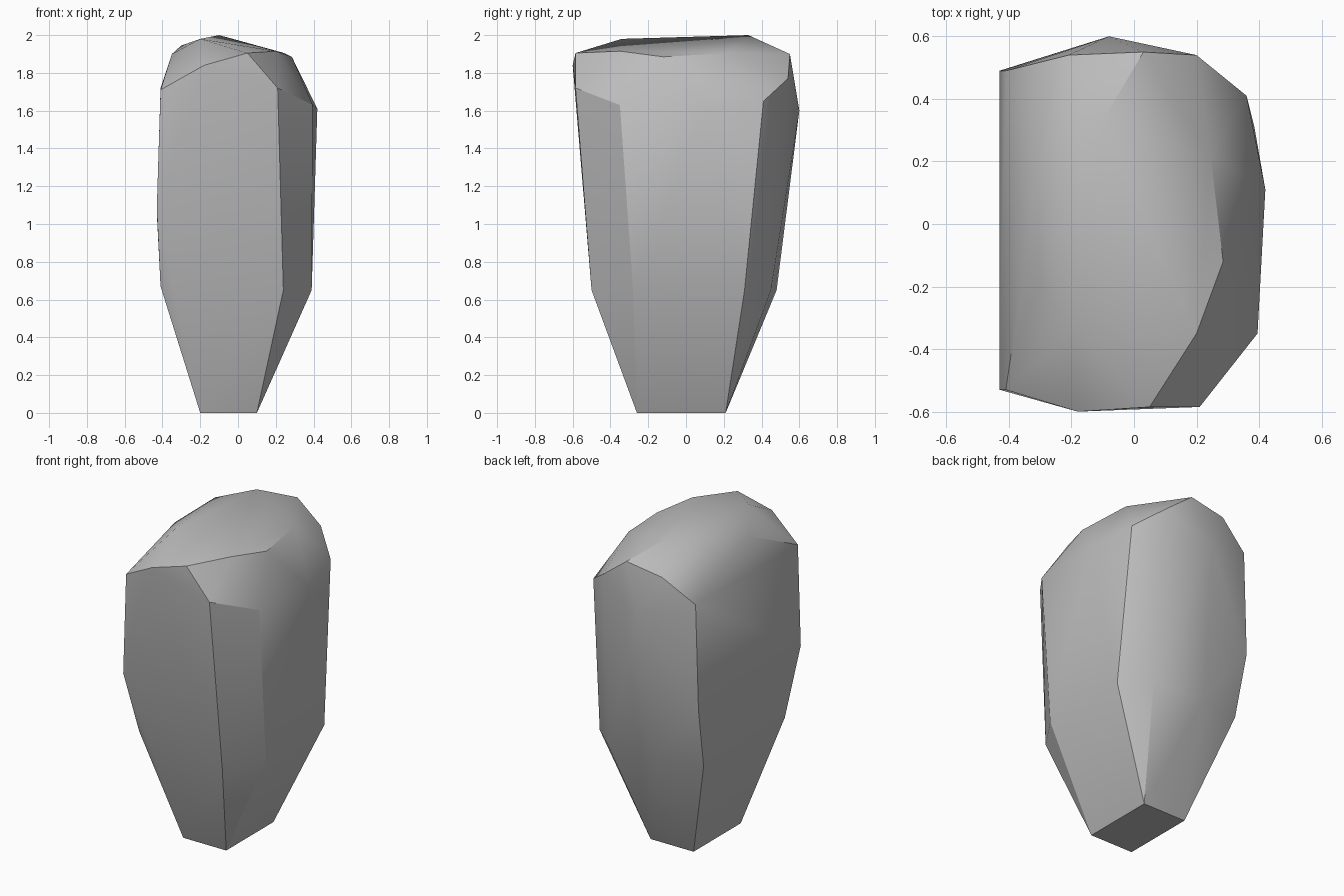
import bpy
import bmesh
import math

# Remove the default cube only
default_cube = bpy.data.objects.get("Cube")
if default_cube:
    bpy.data.objects.remove(default_cube, do_unlink=True)


def make_material(name, value):
    """One flat grey used for viewport and render."""
    colour = (value, value, value, 1.0)
    material = bpy.data.materials.new(name)
    material.use_nodes = True
    material.diffuse_color = colour
    shader = material.node_tree.nodes["Principled BSDF"]
    shader.inputs["Base Color"].default_value = colour
    shader.inputs["Roughness"].default_value = 1.0
    return material


def make_hull(name, corner_groups, material):
    """Wrap a convex stone around its chiselled corners."""
    mesh = bpy.data.meshes.new(name)
    stone = bpy.data.objects.new(name, mesh)
    bpy.context.collection.objects.link(stone)
    bm = bmesh.new()
    for group in corner_groups:
        for corner in group:
            bm.verts.new(corner)
    hull = bmesh.ops.convex_hull(bm, input=bm.verts[:])
    # Drop any corner swallowed by the hull
    loose = [v for v in bm.verts if not v.link_faces]
    bmesh.ops.delete(bm, geom=loose, context='VERTS')
    bmesh.ops.recalc_face_normals(bm, faces=bm.faces[:])
    bm.to_mesh(mesh)
    bm.free()
    mesh.materials.append(material)
    return stone


# Small square foot
foot = [(x, y, 0) for x in (-.2, .1) for y in (-.26, .21)]

# Waist where the foot's taper ends
waist = [(-.41, -.4, .67), (.24, -.5, .65), (.39, -.28, .65),
         (.385, .31, .65), (.23, .45, .65), (-.12, .48, .65),
         (-.41, .41, .67)]

# Widest line of the flat left-hand face
bulge = [(-.43, -.53, 1.08), (-.43, .49, 1.06)]

# Shoulder around the top of the walls
shoulder = [(-.41, -.53, 1.71), (-.18, -.6, 1.84), (.05, -.585, 1.905),
            (.21, -.585, 1.72), (.395, -.35, 1.63), (.42, .11, 1.61),
            (.36, .41, 1.65), (.2, .54, 1.77), (-.08, .6, 1.6),
            (-.41, .49, 1.72)]

# Rim and ridge of the sloping crown
crown = [(.2, -.35, 1.915), (.285, -.12, 1.885), (.245, .22, 1.905),
         (.03, .55, 1.9), (-.21, .54, 1.86), (-.3, .2, 1.945),
         (-.35, -.13, 1.9), (-.2, -.34, 1.98), (-.1, .33, 2)]

stone_grey = make_material("stone_grey", 0.5)
boulder = make_hull("boulder", (foot, waist, bulge, shoulder, crown), stone_grey)

# Soft facets with sharp main ridges
bpy.ops.object.select_all(action='DESELECT')
boulder.select_set(True)
bpy.context.view_layer.objects.active = boulder
bpy.ops.object.shade_smooth_by_angle(angle=math.radians(30))
